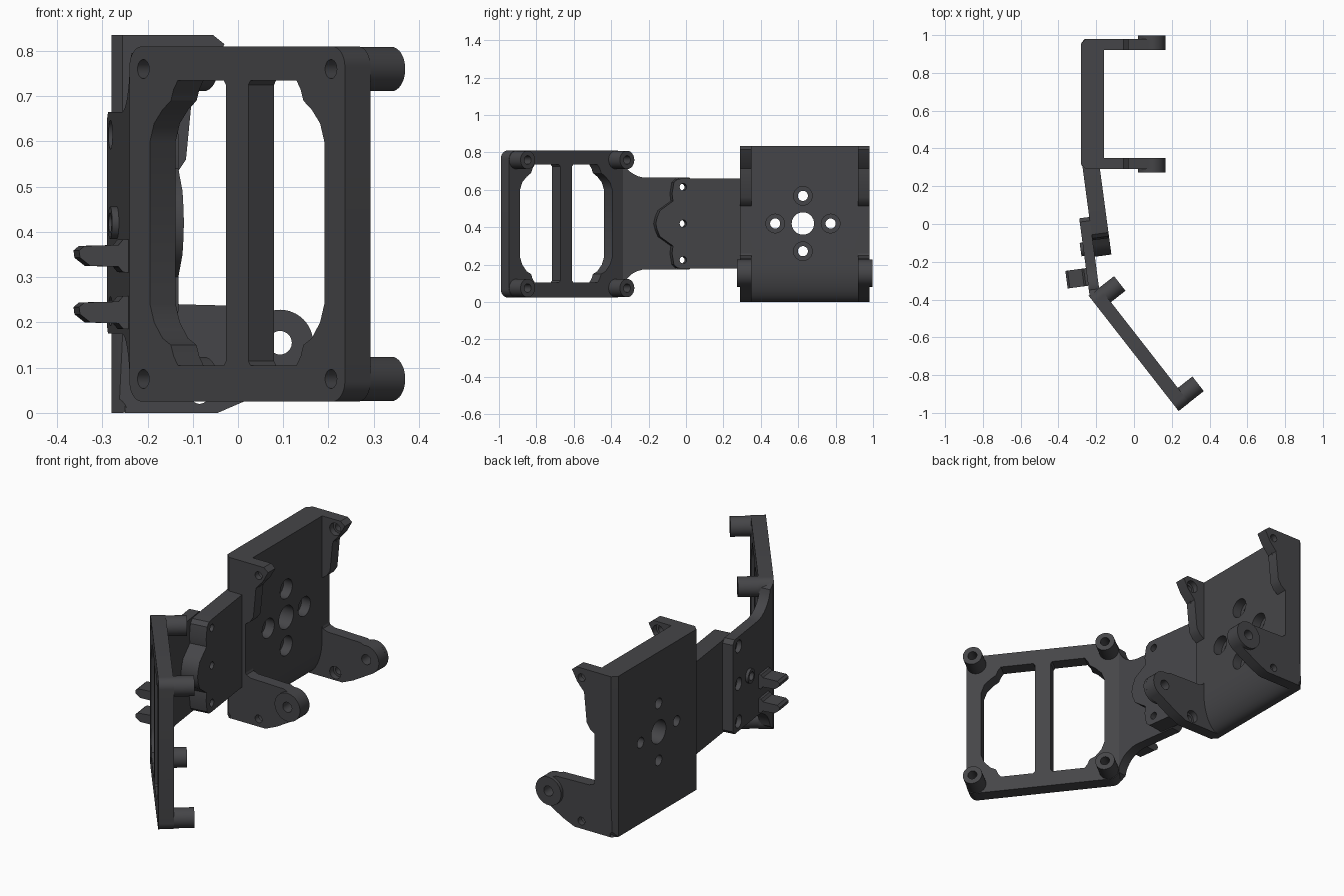
import bpy, bmesh
from math import sin, cos, pi
from mathutils import Matrix, Vector

if "Cube" in bpy.data.objects:
    bpy.data.objects.remove(bpy.data.objects["Cube"])

Z = Vector((0, 0, 1))
X = Vector((1, 0, 0))
Y = Vector((0, 1, 0))
dark = bpy.data.materials.new("dark_grey")
dark.diffuse_color = (0.06, 0.06, 0.065, 1)
dark.use_nodes = True
dark.node_tree.nodes["Principled BSDF"].inputs["Base Color"].default_value = dark.diffuse_color


def circle(u, z, r, n=32):
    return [(u + r * cos(2 * pi * i / n), z + r * sin(2 * pi * i / n)) for i in range(n)]


def arc(u, z, ru, rz, a0, a1, n=10):
    return [(u + ru * cos(a0 + (a1 - a0) * i / n), z + rz * sin(a0 + (a1 - a0) * i / n))
            for i in range(n + 1)]


def rounded(u0, z0, u1, z1, r):
    return (arc(u0 + r, z0 + r, r, r, pi, 1.5 * pi) + arc(u1 - r, z0 + r, r, r, 1.5 * pi, 2 * pi)
            + arc(u1 - r, z1 - r, r, r, 0, pi / 2) + arc(u0 + r, z1 - r, r, r, pi / 2, pi))


def slab(name, loops, origin, u, normal, t0, t1):
    """Outline (u, z) with inner hole loops, extruded from t0 to t1 along the normal."""
    cu = bpy.data.curves.new(name, 'CURVE')
    cu.dimensions = '2D'
    cu.fill_mode = 'BOTH'
    cu.extrude = abs(t1 - t0) / 2
    for loop in loops:
        s = cu.splines.new('POLY')
        s.points.add(len(loop) - 1)
        for p, (a, b) in zip(s.points, loop):
            p.co = (a, b, 0, 1)
        s.use_cyclic_u = True
    ob = bpy.data.objects.new(name, cu)
    bpy.context.collection.objects.link(ob)
    bpy.ops.object.select_all(action='DESELECT')
    ob.select_set(True)
    bpy.context.view_layer.objects.active = ob
    bpy.ops.object.convert(target='MESH')
    ob = bpy.context.object
    m = Matrix((u, Z, u.cross(Z))).transposed().to_4x4()
    m.translation = Vector(origin) + normal * (t0 + t1) / 2
    bm = bmesh.new()
    bm.from_mesh(ob.data)
    bmesh.ops.remove_doubles(bm, verts=bm.verts, dist=1e-4)
    bm.transform(m)
    bmesh.ops.recalc_face_normals(bm, faces=bm.faces)
    bm.to_mesh(ob.data)
    bm.free()
    ob.data.materials.clear()
    ob.data.materials.append(dark)
    return ob


# Main plate: rounded inner bottom edge, chamfered back corners
profile = [(-.28, .835), (-.28, 0), (-.255, 0)] + arc(-.255, .2, .095, .2, -pi / 2, 0)[1:] + [(-.16, .835)]
plate = slab("main_plate", [profile], (0, 0, 0), X, Y, .29, .98)
bm = bmesh.new()
bm.from_mesh(plate.data)
corner = [e for e in bm.edges if all(v.co.x < -.279 for v in e.verts)
          and abs(e.verts[0].co.y - e.verts[1].co.y) < .01]
bmesh.ops.bevel(bm, geom=corner, offset=.025, segments=1, affect='EDGES')
bm.to_mesh(plate.data)
bm.free()

# Plate holes: centre bore and four counterbored screw holes
cuts = [(.625, .42, .06, -.4)]
for k in range(4):
    y, z = .625 + .148 * cos(k * pi / 2), .42 + .148 * sin(k * pi / 2)
    cuts += [(y, z, .027, -.4), (y, z, .05, -.21)]
for y, z, r, x0 in cuts:
    cutter = slab("hole_cutter", [circle(y, z, r)], (0, 0, 0), Y, X, x0, .1)
    cutter.hide_render = True
    mod = plate.modifiers.new("hole", 'BOOLEAN')
    mod.operation = 'DIFFERENCE'
    mod.solver = 'EXACT'
    mod.object = cutter
    bpy.context.view_layer.objects.active = plate
    bpy.ops.object.modifier_apply(modifier=mod.name)
    bpy.data.objects.remove(cutter)

# Side ears: upper screw tab, lower arm with round pivot end
ear = ([(-.25, .835), (-.055, .835), (-.03, .815), (-.06, .76), (-.10, .715), (-.115, .56),
        (-.135, .53), (-.165, .51), (-.165, .27), (-.155, .25), (-.13, .24), (.06, .235)]
       + arc(.093, .155, .073, .073, 1.75, -1.0, 14) + [(.02, .028), (-.045, 0), (-.25, 0)])
pivot = (.093, .155)
screws = [(-.085, .785), (-.085, .04)]
for side, y, out in (("near", .35, -Y), ("far", .92, Y)):
    o = (0, y, 0)
    slab(side + "_ear_inner", [ear, circle(*pivot, .026)] + [circle(*s, .032) for s in screws],
         o, X, out, 0, .03)
    slab(side + "_ear_outer", [ear, circle(*pivot, .026)] + [circle(*s, .02) for s in screws],
         o, X, out, .03, .06)
    slab(side + "_pivot_boss", [circle(*pivot, .073, 48), circle(*pivot, .026)], o, X, out, .06, .078)

# Slanted connector with a wavy end, screwed to the flange
d = Vector((.133, -.991, 0)).normalized()
n = Vector((-d.y, d.x, 0))
half = [(.39, .24), (.40, .22), (.41, .16), (.405, .12), (.44, .095), (.475, .07), (.49, .035)]
conn = ([(0, .18), (.36, .18), (.38, .182)] + [(u, .42 - w) for u, w in half[1:]] + [(.498, .42)]
        + [(u, .42 + w) for u, w in reversed(half[1:])] + [(.38, .658), (.36, .66), (0, .66)])
zs = (.225, .42, .615)
slab("connector", [conn] + [circle(.35, z, .019) for z in zs], (-.275, .32, 0), d, n, 0, .09)

# Flange that flares out to the frame height
low = [(.25, .175)] + arc(.25, .045, .135, .13, pi / 2, .15, 8) + [(.413, .045)]
flange = ([(.02, .175)] + low + [(u, .84 - z) for u, z in reversed(low)] + [(.02, .665), (0, .645), (0, .195)])
fo = Vector((-.29, .03, 0))
slab("flange_outer", [flange] + [circle(.06, z, .032) for z in zs] + [circle(.165, .42, .022)],
     fo, d, n, 0, .025)
slab("flange_inner", [flange] + [circle(.06, z, .019) for z in zs] + [circle(.165, .42, .022)],
     fo, d, n, .025, .055)
slab("flange_boss", [circle(.165, .42, .036), circle(.165, .42, .022)], fo, d, -n, 0, .015)

# Two blade pegs behind the flange
for i, z in enumerate((.347, .222)):
    peg = [(-.03, -.038), (.012, -.036), (.022, -.024), (.085, -.022), (.108, -.004), (.11, .012),
           (.098, .022), (.022, .024), (.012, .036), (-.03, .038)]
    slab(f"peg_{i}", [peg], fo + d * .313 + Z * z, -n, d, -.047, .047)

# Open rectangular frame with two windows
fd = Vector((.615, -.788, 0)).normalized()
fn = Vector((-fd.y, fd.x, 0))
po = Vector((-.24, -.38, 0))
L = .774
win = ([(.435, .105), (.60, .105), (.615, .125), (.625, .15), (.655, .165), (.685, .20), (.70, .24),
        (.70, .60), (.685, .64), (.655, .67), (.625, .69), (.615, .715), (.60, .735), (.435, .735),
        (.427, .725), (.427, .115)])
mounts = [(u, z) for u in (.05, L - .05) for z in (.075, .76)]
slab("frame", [rounded(0, .025, L, .81, .045), win, [(L - u, z) for u, z in win]]
     + [circle(*m, .021) for m in mounts], po, fd, fn, 0, .072)

# Hollow standoffs on the four frame corners
for i, m in enumerate(mounts):
    slab(f"standoff_{i}", [circle(*m, .049), circle(*m, .023)], po, fd, fn, .07, .17)

# Smooth round surfaces, sharp edges kept
bpy.ops.object.select_all(action='SELECT')
bpy.ops.object.shade_smooth_by_angle(angle=.6)
